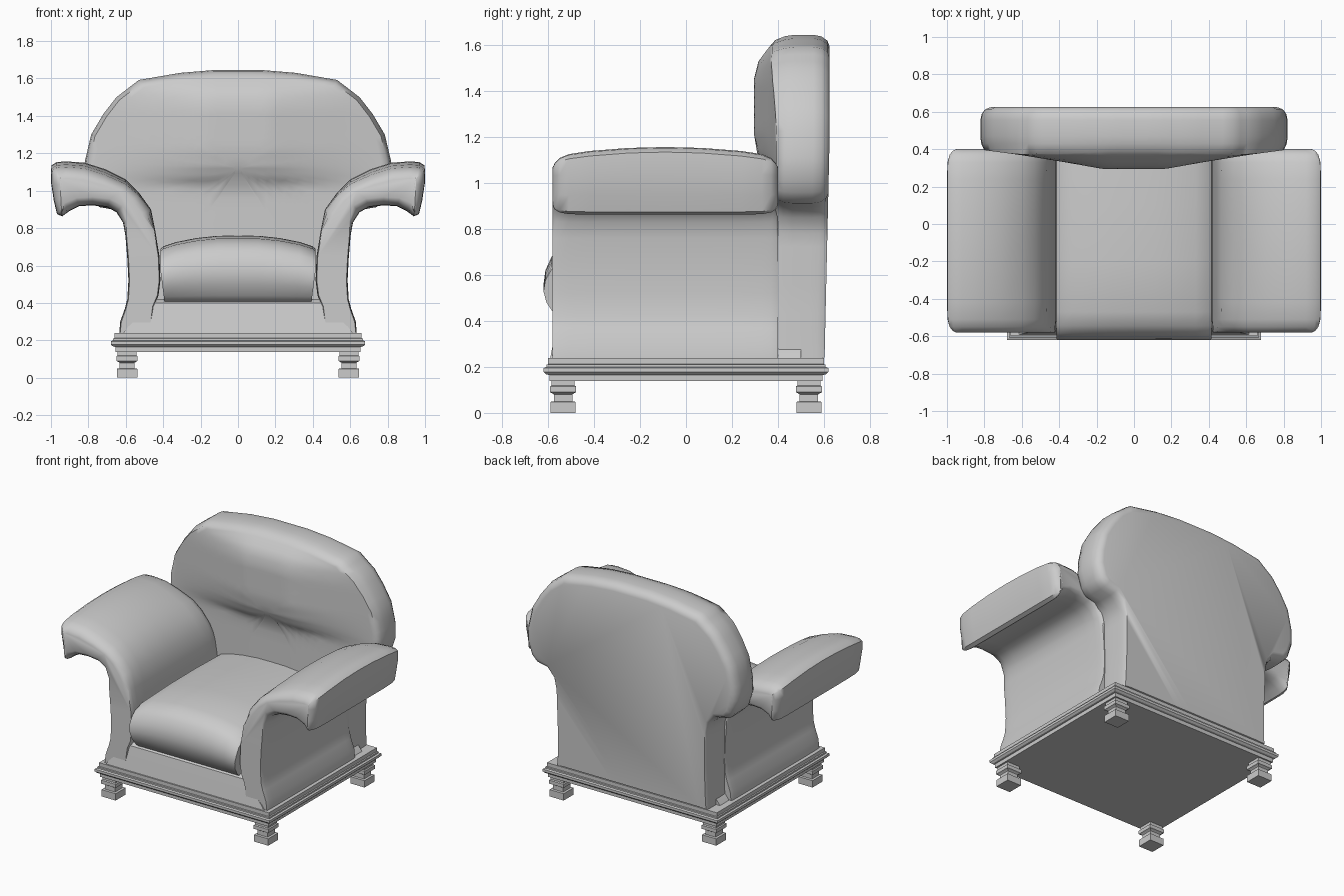
import bpy, bmesh, math
from mathutils import Vector

if "Cube" in bpy.data.objects:
    bpy.data.objects.remove(bpy.data.objects["Cube"])


def loft(name, rings, smooth=40, mirror=False):
    """Skin a list of closed rings and cap both ends."""
    bm = bmesh.new()
    vs = [[bm.verts.new(p) for p in r] for r in rings]
    n = len(rings[0])
    for a, b in zip(vs, vs[1:]):
        for i in range(n):
            j = (i + 1) % n
            bm.faces.new((a[i], a[j], b[j], b[i]))
    bm.faces.new(vs[0])
    bm.faces.new(vs[-1])
    bmesh.ops.recalc_face_normals(bm, faces=bm.faces)
    me = bpy.data.meshes.new(name)
    bm.to_mesh(me)
    bm.free()
    ob = bpy.data.objects.new(name, me)
    bpy.context.collection.objects.link(ob)
    if mirror:
        ob.modifiers.new("mirror", 'MIRROR').use_mirror_merge = False
    if smooth:
        bpy.ops.object.select_all(action='DESELECT')
        ob.select_set(True)
        bpy.context.view_layer.objects.active = ob
        bpy.ops.object.shade_smooth_by_angle(angle=math.radians(smooth))
    return ob


def inset(pts, d, weight=lambda p: 1.0):
    """Move a 2D outline inward by d along its vertex normals."""
    pts = [Vector(p) for p in pts]
    n = len(pts)
    area = sum(pts[i].x * pts[(i + 1) % n].y - pts[(i + 1) % n].x * pts[i].y for i in range(n))
    s = 1 if area > 0 else -1
    out = []
    for i, p in enumerate(pts):
        t = (p - pts[i - 1]).normalized() + (pts[(i + 1) % n] - p).normalized()
        t.normalize()
        out.append(p + Vector((-t.y, t.x)) * s * d * weight(p))
    return out


def interp(v, table):
    """Piecewise linear lookup."""
    if v <= table[0][0]:
        return table[0][1]
    for (a, fa), (b, fb) in zip(table, table[1:]):
        if v <= b:
            return fa + (fb - fa) * (v - a) / (b - a)
    return table[-1][1]


def stack(name, levels, cx=0, cy=0):
    """Rectangular moulding from (z, half x, half y) levels."""
    return loft(name, [[(cx + a * hx, cy + b * hy, z) for a, b in ((-1, -1), (1, -1), (1, 1), (-1, 1))]
                       for z, hx, hy in levels], smooth=0)


# feet
foot = [(0, .055), (.048, .055), (.05, .04), (.08, .04), (.085, .047), (.09, .057), (.115, .057), (.12, .05), (.145, .05)]
for fx, sx in (("left", -1), ("right", 1)):
    for fy, sy in (("front", -1), ("back", 1)):
        stack(f"{fy}_{fx}_foot", [(z, h, h) for z, h in foot], sx * .593, sy * .535)

# moulded plinth
plinth = [(.138, .655), (.165, .655), (.167, .668), (.178, .68), (.195, .68), (.2, .668),
          (.21, .668), (.212, .66), (.238, .66)]
stack("plinth", [(z, h, h - .06) for z, h in plinth])

# seat frame with sloping front rail
loft("seat_frame", [[(-hx, y0, z), (hx, y0, z), (hx, .5, z), (-hx, .5, z)]
                    for z, hx, y0 in ((.23, .62, -.592), (.27, .59, -.585), (.4, .45, -.56), (.42, .44, -.53))])

# seat cushion, crowned across its width
cush = [(.42, .41), (0, .40), (-.54, .40), (-.575, .44), (-.607, .50), (-.62, .56), (-.612, .62),
        (-.585, .68), (-.545, .718), (-.47, .745), (-.2, .758), (.1, .76), (.42, .75)]
crown = [(.415, .80), (.40, .84), (.33, .905), (.22, .965), (.11, .997), (0, 1.0)]
cols = [(-x, k) for x, k in crown] + [(x, k) for x, k in reversed(crown[:-1])]
loft("seat_cushion", [[(x * (.945 + .055 * min(1, (z - .4) / .22)), y, .4 + (z - .4) * k) for y, z in cush]
                      for x, k in cols], smooth=50)

# rolled arms
arm = [(.635, .235), (.63, .30), (.605, .37), (.592, .42), (.586, .52), (.592, .64), (.602, .76), (.615, .83),
       (.65, .885), (.70, .912), (.78, .922), (.85, .917), (.90, .892), (.94, .863), (.968, .875),
       (.985, .95), (1.0, 1.06), (.998, 1.135), (.97, 1.153), (.92, 1.157), (.82, 1.15), (.71, 1.115),
       (.60, 1.06), (.53, .99), (.465, .90), (.443, .79), (.42, .65), (.415, .52), (.425, .44),
       (.45, .38), (.47, .235)]
rings = []
for y, d in ((-.58, .055), (-.572, .034), (-.55, .014), (-.51, .003), (-.42, 0), (-.25, 0), (-.09, 0),
             (.07, 0), (.24, 0), (.33, .003), (.37, .014), (.392, .034), (.40, .055)):
    ring = inset(arm, d, lambda p: .12 + .88 * interp(p.y, [(.8, 0), (.9, 1)]))
    bulge = .038 * ((y + .09) / .49) ** 2
    rings.append([(p.x, y, p.y - bulge * interp(p.y, [(.93, 0), (1.1, 1)])) for p in ring])
loft("arms", rings, smooth=50, mirror=True)

# backrest outline, right half from the bottom up
half = [(.585, .235), (.58, .5), (.585, .78), (.61, .85), (.66, .898), (.74, .912), (.79, .96), (.822, 1.06),
        (.818, 1.16), (.785, 1.30), (.72, 1.41), (.65, 1.50), (.53, 1.592), (.31, 1.63), (.13, 1.645)]
full = half + [(-x, z) for x, z in reversed(half)]
outline = []
for i, p in enumerate(full):
    q = Vector(full[(i + 1) % len(full)])
    steps = max(1, round((q - Vector(p)).length / .06))
    outline += [Vector(p).lerp(q, k / steps) for k in range(steps)]

# backrest: flat rear, rounded rim, padded front with a crease above the lumbar panel
soft = lambda p: .2 + .8 * interp(p.y, [(.8, 0), (.92, 1)])
rings = []
for y, d in ((.625, .05), (.615, .025), (.59, .007), (.555, 0), (.47, 0), (.43, .006)):
    rings.append([(p.x, y - .022 * interp(p.y, [(.24, 1), (1.2, 0)]), p.y) for p in inset(outline, d, soft)])
centre = Vector((0, 1.12))
rim = inset(outline, .022, soft)
across = [(0, 1), (.17, 1), (.35, .68), (.6, .27), (.8, 0)]
upward = [(.97, .25), (1.03, .3), (1.07, .6), (1.13, .85), (1.22, 1), (1.45, 1), (1.53, .8), (1.59, .35), (1.63, 0)]
for s in (1, .96, .92, .87, .81, .74, .66, .58, .5, .42, .34, .26, .18, .1, .03):
    ring = []
    for p in rim:
        q = centre.lerp(p, s)
        y = .395 - .1 * interp(abs(q.x), across) * interp(q.y, upward)
        ring.append((q.x, y, q.y))
    rings.append(ring)
loft("backrest", rings, smooth=60)
